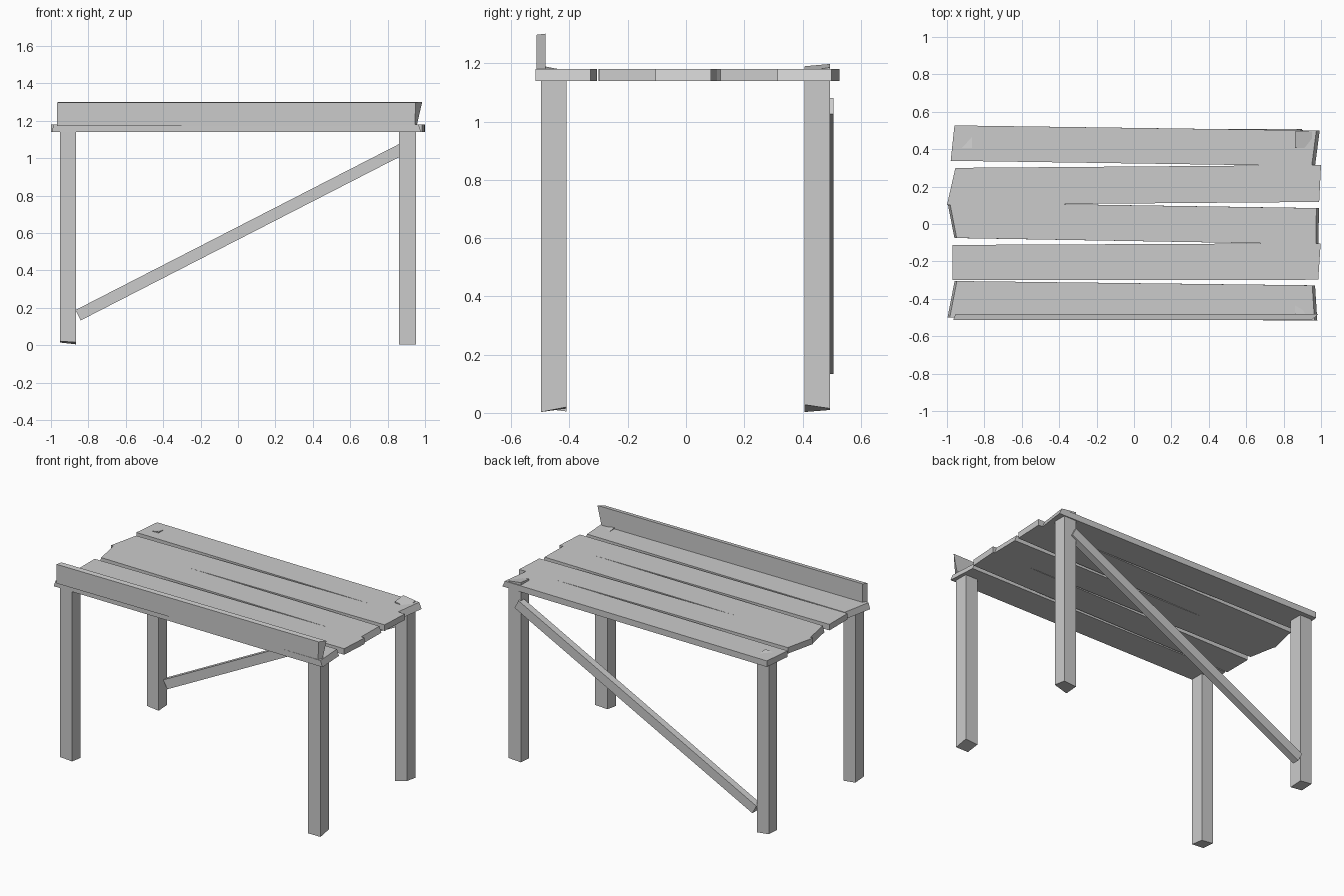
import bpy
from math import atan2


def prism(name, bottom, top):
    """Six-sided block from four bottom and four top corners (both counter-clockwise)."""
    faces = [(3, 2, 1, 0), (4, 5, 6, 7)]
    faces += [(i, (i + 1) % 4, (i + 1) % 4 + 4, i + 4) for i in range(4)]
    me = bpy.data.meshes.new(name)
    me.from_pydata(list(bottom) + list(top), [], faces)
    ob = bpy.data.objects.new(name, me)
    bpy.context.collection.objects.link(ob)
    return ob


# Legs: roughly sawn at both ends (corner order: -x-y, +x-y, +x+y, -x+y)
def leg(name, x0, x1, y0, y1, foot, head):
    xy = [(x0, y0), (x1, y0), (x1, y1), (x0, y1)]
    prism(name, [(*p, z) for p, z in zip(xy, foot)], [(*p, z) for p, z in zip(xy, head)])


leg("front_left_leg", -.952, -.866, -.498, -.41, (.022, .016, .005, .015), (1.16, 1.165, 1.17, 1.165))
leg("front_right_leg", .862, .952, -.498, -.41, (.003, .003, .02, .015), (1.192, 1.175, 1.165, 1.175))
leg("back_left_leg", -.952, -.866, .407, .495, (.015, .005, .01, .02), (1.175, 1.188, 1.176, 1.165))
leg("back_right_leg", .862, .952, .407, .495, (.003, .028, .015, .01), (1.19, 1.172, 1.186, 1.198))

# Table top: uneven planks, each given by its outline plus how far
# the underside sticks out at the left and right ends
Z0, Z1 = 1.14, 1.18
planks = [
    ((-.985, -.50), (.965, -.517), (.953, -.328), (-.947, -.305), .012, .015),
    ((-.97, -.30), (.985, -.298), (.998, -.103), (-.97, -.112), 0, 0),
    ((-.948, -.075), (.972, -.108), (.975, .085), (-.985, .115), .012, .014),
    ((-1.0, .102), (.99, .118), (1.0, .315), (-.955, .30), 0, 0),
    ((-.98, .338), (.95, .31), (.975, .50), (-.96, .527), 0, .018),
]
for i, (a, b, c, d, left, right) in enumerate(planks):
    top = [(*p, Z1) for p in (a, b, c, d)]
    base = [(x - left if x < 0 else x + right, y, Z0) for x, y in (a, b, c, d)]
    prism(f"top_plank_{i + 1}", base, top)

# Upright board along the front edge, right end cut at a slant
prism("front_board",
      [(-.967, -.514, 1.172), (.945, -.514, 1.172), (.955, -.482, 1.172), (-.955, -.482, 1.172)],
      [(-.967, -.514, 1.298), (.95, -.514, 1.298), (.985, -.482, 1.302), (-.955, -.482, 1.302)])

# Diagonal brace between the back legs
bpy.ops.mesh.primitive_cube_add(size=1, location=(.015, .484, .607))
brace = bpy.context.object
brace.name = "diagonal_brace"
brace.scale = (1.955, .046, .062)
brace.rotation_euler = (0, -atan2(.89, 1.735), 0)
